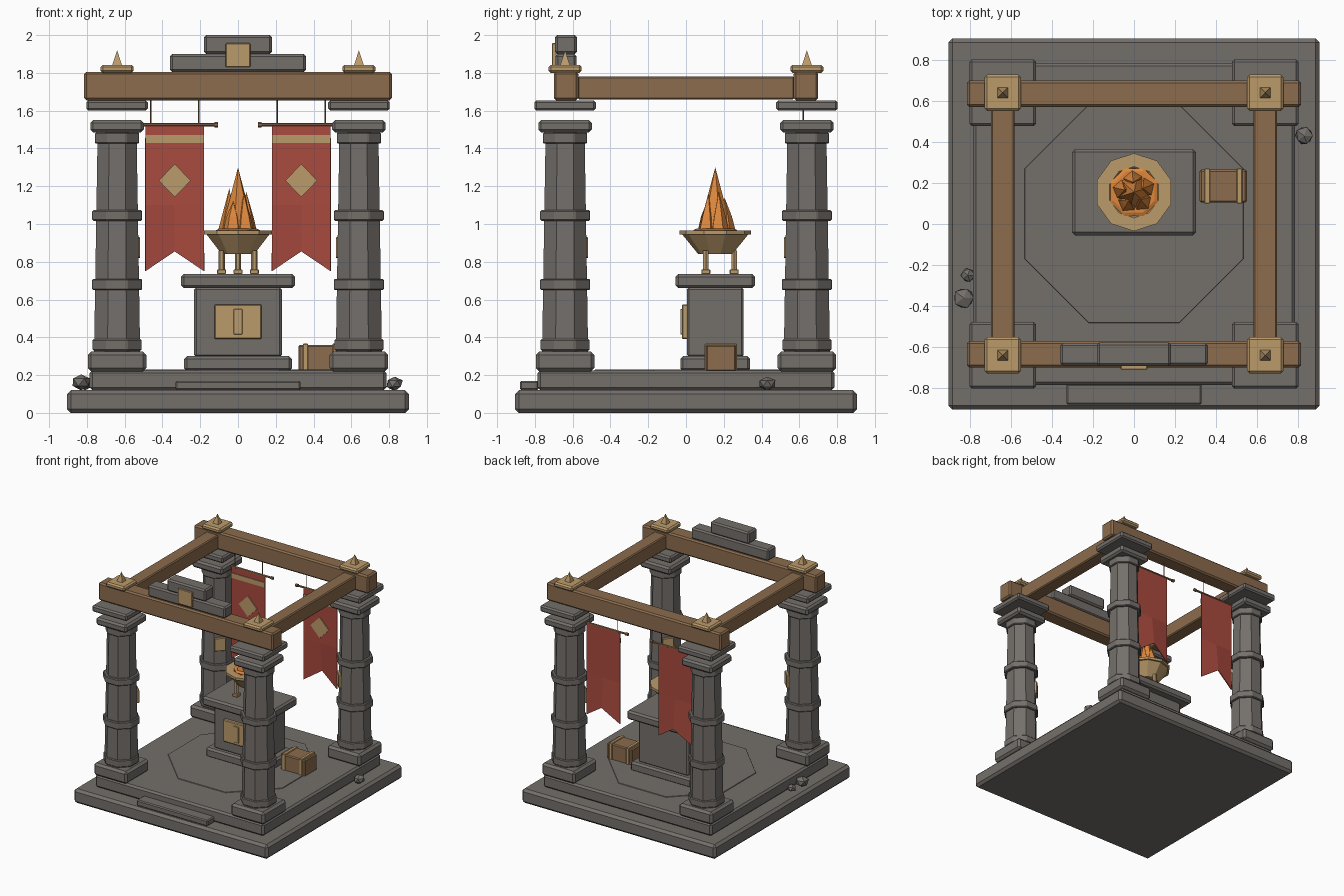
import bpy, bmesh, random
from math import pi, cos, sin
from mathutils import Matrix, Vector

cube = bpy.data.objects.get("Cube")
if cube:
    bpy.data.objects.remove(cube)


def material(name, rgb):
    m = bpy.data.materials.new(name)
    m.use_nodes = True
    m.diffuse_color = (*rgb, 1)
    bsdf = next(n for n in m.node_tree.nodes if n.type == 'BSDF_PRINCIPLED')
    bsdf.inputs["Base Color"].default_value = (*rgb, 1)
    return m


STONE = material("grey stone", (0.175, 0.16, 0.147))
WOOD = material("brown wood", (0.26, 0.15, 0.075))
GOLD = material("tan brass", (0.50, 0.325, 0.147))
RED = material("red cloth", (0.40, 0.069, 0.048))
FIRE = material("orange flame", (0.73, 0.245, 0.045))


def finish(bm, name, mat, bevel=0):
    bmesh.ops.recalc_face_normals(bm, faces=bm.faces)
    me = bpy.data.meshes.new(name)
    bm.to_mesh(me)
    bm.free()
    me.materials.append(mat)
    ob = bpy.data.objects.new(name, me)
    bpy.context.collection.objects.link(ob)
    if bevel:
        mod = ob.modifiers.new("bevel", 'BEVEL')
        mod.width, mod.segments = bevel, 1
    return ob


def box(name, mat, centre, half, z, bevel=0.012, turn=0):
    """Block from its plan centre, plan half sizes and height range."""
    bm = bmesh.new()
    bmesh.ops.create_cube(bm, size=2)
    for v in bm.verts:
        v.co = Vector((v.co.x * half[0], v.co.y * half[1], v.co.z * (z[1] - z[0]) / 2))
    ob = finish(bm, name, mat, bevel)
    ob.location = (*centre, (z[0] + z[1]) / 2)
    ob.rotation_euler.z = turn
    return ob


def lathe(name, mat, centre, profile, sides, start=0, bevel=0):
    """Faceted solid from (radius, height) pairs; a zero radius makes a tip."""
    bm = bmesh.new()
    rings = []
    for r, z in profile:
        angles = [start + 2 * pi * i / sides for i in range(sides)]
        rings.append([bm.verts.new((r * cos(a), r * sin(a), z)) for a in angles])
    for lo, hi in zip(rings, rings[1:]):
        for i in range(sides):
            j = (i + 1) % sides
            bm.faces.new((lo[i], lo[j], hi[j], hi[i]))
    bm.faces.new(rings[0][::-1])
    bm.faces.new(rings[-1])
    bmesh.ops.remove_doubles(bm, verts=bm.verts, dist=0.0005)
    ob = finish(bm, name, mat, bevel)
    ob.location = (*centre, 0)
    return ob


def rod(name, mat, a, b, radius, sides=6):
    a, b = Vector(a), Vector(b)
    bm = bmesh.new()
    turn = (b - a).to_track_quat('Z', 'Y').to_matrix().to_4x4()
    bmesh.ops.create_cone(bm, cap_ends=True, segments=sides, radius1=radius, radius2=radius,
                          depth=(b - a).length, matrix=Matrix.Translation((a + b) / 2) @ turn)
    return finish(bm, name, mat)


def panel(name, mat, outline, y, depth):
    """Flat upright plate from an outline of (x, z) points."""
    bm = bmesh.new()
    face = bm.faces.new([bm.verts.new((x, y, z)) for x, z in outline])
    out = bmesh.ops.extrude_face_region(bm, geom=[face])
    bmesh.ops.translate(bm, vec=(0, depth, 0),
                        verts=[v for v in out["geom"] if isinstance(v, bmesh.types.BMVert)])
    return finish(bm, name, mat)


# Stepped platform with floor inlay and front tread
box("platform_base", STONE, (0, 0), (0.905, 0.905), (0, 0.12), 0.02)
box("platform_step", STONE, (0, 0), (0.785, 0.785), (0.12, 0.225), 0.015)
box("front_tread", STONE, (0, -0.83), (0.33, 0.05), (0.12, 0.17), 0.008)
lathe("floor_inlay", STONE, (0, 0.05), [(0.58, 0.22), (0.575, 0.23)], 8, pi / 8)

# Four columns, each with a plate that faces the centre
OCT = 1 / cos(pi / 8)
for sx in (-1, 1):
    for sy in (-1, 1):
        c = (0.64 * sx, 0.64 * sy)
        box("column_plinth", STONE, c, (0.155, 0.155), (0.22, 0.325), 0.018)
        lathe("column_shaft", STONE, c, [(0.122 * OCT, 0.32), (0.104 * OCT, 1.43)], 8, pi / 8)
        for z, h, r in ((0.36, 0.03, 0.13), (0.68, 0.03, 0.132),
                        (1.045, 0.028, 0.132), (1.455, 0.03, 0.117)):
            lathe("column_band", STONE, c, [(r * OCT, z - h), (r * OCT, z + h)],
                  8, pi / 8, 0.006)
        box("capital_lower", STONE, c, (0.142, 0.142), (1.485, 1.55), 0.015)
        box("capital_upper", STONE, c, (0.163, 0.163), (1.6, 1.655), 0.012)
        d = 0.64 - 0.12 * cos(pi / 4)
        box("column_plate", GOLD, (d * sx, d * sy), (0.012, 0.045), (0.82, 0.93), 0.004,
            pi / 4 * sx * sy)
        box("finial_plate", GOLD, c, (0.088, 0.088), (1.80, 1.842), 0.012)
        lathe("finial_spike", GOLD, c, [(0.037, 1.84), (0, 1.92)], 4, pi / 4)

# Beam frame
for s in (-1, 1):
    box("cross_beam", WOOD, (0, 0.635 * s), (0.815, 0.065), (1.655, 1.805), 0.012)
    box("side_beam", WOOD, (0.64 * s, 0), (0.057, 0.575), (1.66, 1.78), 0.008)

# Crest above the front beam
box("crest_lower", STONE, (0, -0.635), (0.36, 0.055), (1.805, 1.9), 0.012)
box("crest_upper", STONE, (0, -0.635), (0.18, 0.058), (1.9, 2.0), 0.012)
box("crest_plate", GOLD, (0, -0.697), (0.065, 0.012), (1.83, 1.957), 0.003)

# Altar
MID = 0.155
box("altar_base", STONE, (0, MID), (0.285, 0.185), (0.22, 0.30), 0.015)
box("altar_body", STONE, (0, MID), (0.232, 0.15), (0.295, 0.665), 0.012)
box("altar_top", STONE, (0, MID), (0.302, 0.21), (0.66, 0.735), 0.015)
box("altar_plate", GOLD, (0, -0.006), (0.125, 0.016), (0.39, 0.575), 0.006)
box("altar_plate_boss", GOLD, (0, -0.024), (0.023, 0.006), (0.415, 0.55), 0.002)

# Brazier on three legs
for i in range(3):
    a = pi / 2 + i * 2 * pi / 3
    c = (0.1 * cos(a), MID + 0.1 * sin(a))
    box("brazier_foot", GOLD, c, (0.024, 0.024), (0.735, 0.76), 0.004)
    lathe("brazier_leg", GOLD, c, [(0.017, 0.755), (0.017, 0.86)], 6)
lathe("brazier_bowl", GOLD, (0, MID),
      [(0.09, 0.84), (0.175, 0.945), (0.19, 0.945), (0.19, 0.965), (0.125, 0.965),
       (0.11, 0.95)], 10, pi / 2)
lathe("embers", FIRE, (0, MID), [(0.12, 0.945), (0.125, 0.968), (0.108, 0.975)], 8, pi / 8)

# Flames: one tall tongue and a ring of leaning smaller ones
lathe("main_flame", FIRE, (0, MID), [(0.085, 0.965), (0.06, 1.08), (0, 1.30)], 6, 0.3)
for i, h in enumerate((1.17, 1.14, 1.19, 1.12, 1.16)):
    a = 0.4 + i * 2 * pi / 5
    tongue = lathe("small_flame", FIRE, (0.058 * cos(a), MID + 0.058 * sin(a)),
                   [(0.05, 0.965), (0.034, 1.04), (0, h)], 5, a)
    for v in tongue.data.vertices:
        lean = 0.05 * (v.co.z - 0.965)
        v.co.x -= lean * cos(a)
        v.co.y -= lean * sin(a)

# Two swallow-tailed banners hung from the back beam
Y = 0.62
for s in (-1, 1):
    x = 0.335 * s
    w = 0.156
    rod("banner_rod", WOOD, (x - 0.22, Y, 1.525), (x + 0.22, Y, 1.525), 0.009)
    for t in (-1, 1):
        rod("rod_knob", WOOD, (x + 0.21 * t, Y, 1.525), (x + 0.23 * t, Y, 1.525), 0.014)
        rod("banner_cord", WOOD, (x + 0.128 * t, Y, 1.52), (x + 0.128 * t, Y, 1.66), 0.004, 4)
    bm = bmesh.new()
    columns = []
    for t in (-1, 0, 1):
        foot = 0.75 if t else 0.855
        fold = 0 if t else 0.025
        columns.append([bm.verts.new((x + w * t, Y + f, z))
                        for z, f in ((1.52, 0), (1.1, 0), (foot, fold))])
    for left, right in zip(columns, columns[1:]):
        for k in range(2):
            bm.faces.new((left[k], left[k + 1], right[k + 1], right[k]))
    cloth = finish(bm, "banner_cloth", RED)
    cloth.modifiers.new("thickness", 'SOLIDIFY').thickness = 0.008
    cloth.modifiers["thickness"].offset = 0
    panel("banner_stripe", GOLD, [(x - w, 1.43), (x + w, 1.43), (x + w, 1.472), (x - w, 1.472)],
          Y - 0.005, -0.005)
    panel("banner_diamond", GOLD, [(x - 0.085, 1.23), (x, 1.142), (x + 0.085, 1.23), (x, 1.318)],
          Y - 0.005, -0.007)

# Strapped crate beside the altar
box("crate", WOOD, (0.435, 0.185), (0.115, 0.08), (0.22, 0.36), 0.008)
for x in (0.357, 0.515):
    box("crate_strap", GOLD, (x, 0.185), (0.014, 0.086), (0.22, 0.367), 0.004)

# Loose rocks on the lower step
random.seed(4)
for x, y, r in ((-0.83, -0.36, 0.055), (-0.81, -0.25, 0.036), (0.83, 0.43, 0.047)):
    bm = bmesh.new()
    bmesh.ops.create_icosphere(bm, subdivisions=1, radius=r)
    for v in bm.verts:
        v.co *= random.uniform(0.9, 1.1)
        v.co.z *= 0.8
    rock = finish(bm, "rock", STONE)
    rock.location = (x, y, 0.12 + r * 0.75)
